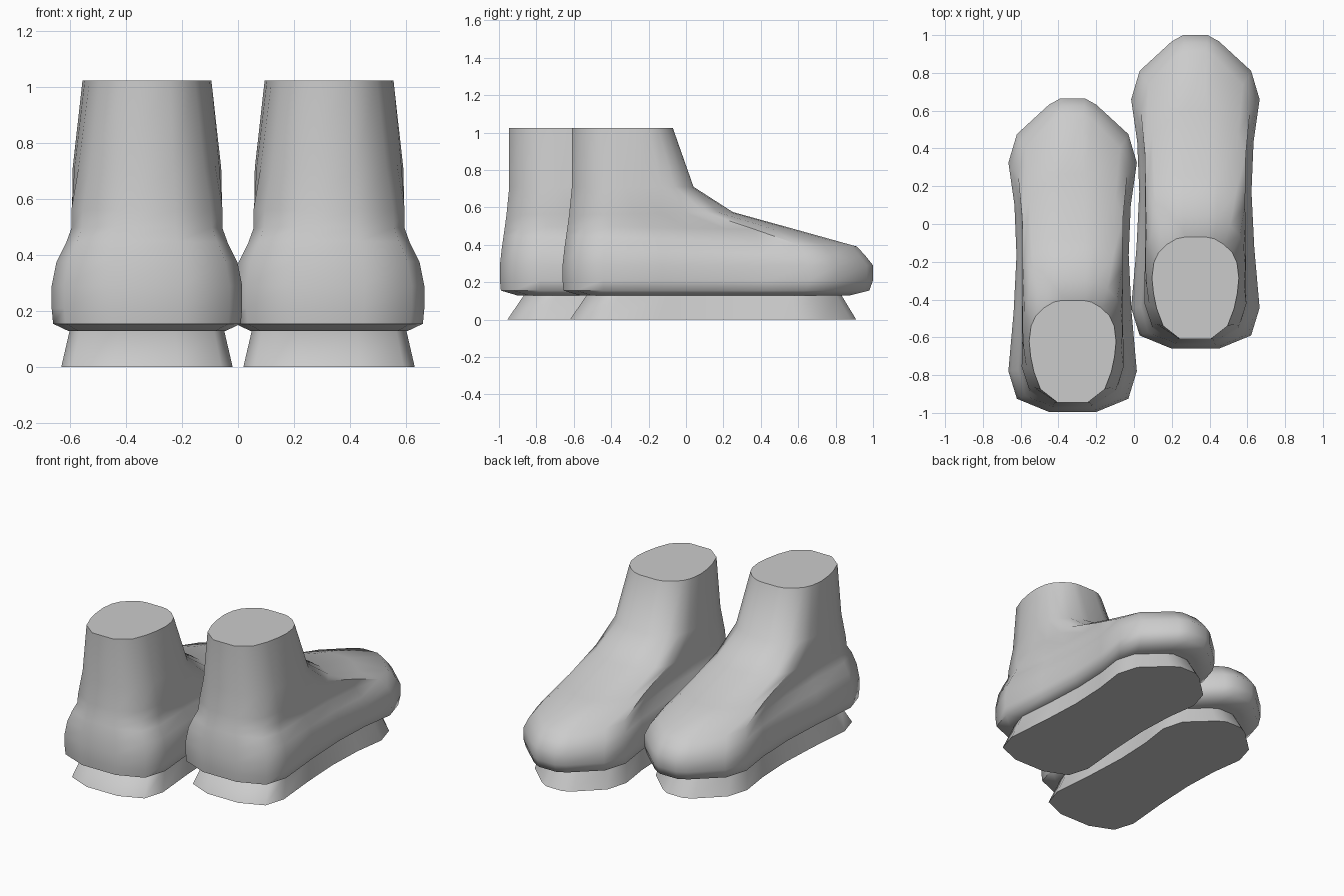
import bpy, bmesh, math

cube = bpy.data.objects.get("Cube")
if cube:
    bpy.data.objects.remove(cube, do_unlink=True)

grey = bpy.data.materials.new("light grey")
grey.use_nodes = True
grey.diffuse_color = (0.6, 0.6, 0.6, 1)
grey.node_tree.nodes["Principled BSDF"].inputs["Base Color"].default_value = (0.6, 0.6, 0.6, 1)

# Half outlines from heel to toe: (fraction of length, half width)
FOOT = [(0, .125), (.042, .295), (.13, .34), (.32, .312), (.5, .297),
        (.66, .308), (.795, .34), (.886, .295), (.98, .125), (1, .065)]
ANKLE = [(0, .08), (.13, .17), (.3, .205), (.45, .222), (.6, .23),
         (.75, .22), (.85, .195), (.93, .15), (.985, .1), (1, .06)]

# Rings: back y, front y, back z, front z, blend foot to ankle, width scale
BOOT = [(-.57, .88, .13, .13, 0, .83),
        (-.655, .98, .155, .155, 0, .985),
        (-.66, 1.0, .21, .21, 0, 1),
        (-.66, 1.0, .29, .29, 0, 1),
        (-.65, .96, .38, .34, 0, .95),
        (-.64, .915, .45, .39, 0, .85),
        (-.633, .6, .50, .478, .3, .9),
        (-.625, .25, .56, .575, .6, 1.04),
        (-.61, .04, .71, .71, .9, 1.12),
        (-.61, -.07, 1.023, 1.023, 1, 1)]
SOLE = [(-.62, .91, 0, 0, 0, .9),
        (-.53, .83, .132, .132, 0, .81)]


def ring_points(back, front, zb, zf, blend, scale):
    half = []
    for (u0, w0), (u1, w1) in zip(FOOT, ANKLE):
        u = u0 + (u1 - u0) * blend
        w = (w0 + (w1 - w0) * blend) * scale
        half.append((w, back + (front - back) * u, zb + (zf - zb) * u))
    return half + [(-x, y, z) for x, y, z in reversed(half)]


def loft(name, rings, offset):
    bm = bmesh.new()
    loops = [[bm.verts.new(p) for p in ring_points(*r)] for r in rings]
    for low, high in zip(loops, loops[1:]):
        for i in range(len(low)):
            j = (i + 1) % len(low)
            bm.faces.new((low[i], low[j], high[j], high[i]))
    bm.faces.new(loops[0][::-1])
    bm.faces.new(loops[-1])
    bmesh.ops.recalc_face_normals(bm, faces=bm.faces)
    mesh = bpy.data.meshes.new(name)
    bm.to_mesh(mesh)
    bm.free()
    mesh.materials.append(grey)
    obj = bpy.data.objects.new(name, mesh)
    obj.location = offset
    bpy.context.collection.objects.link(obj)
    bpy.ops.object.select_all(action='DESELECT')
    obj.select_set(True)
    bpy.context.view_layer.objects.active = obj
    bpy.ops.object.shade_smooth_by_angle(angle=math.radians(58))


# Left boot steps ahead of the right one
for side, offset in (("left", (.325, 0, 0)), ("right", (-.325, -.335, 0))):
    loft(side + "_boot", BOOT, offset)
    loft(side + "_sole", SOLE, offset)
